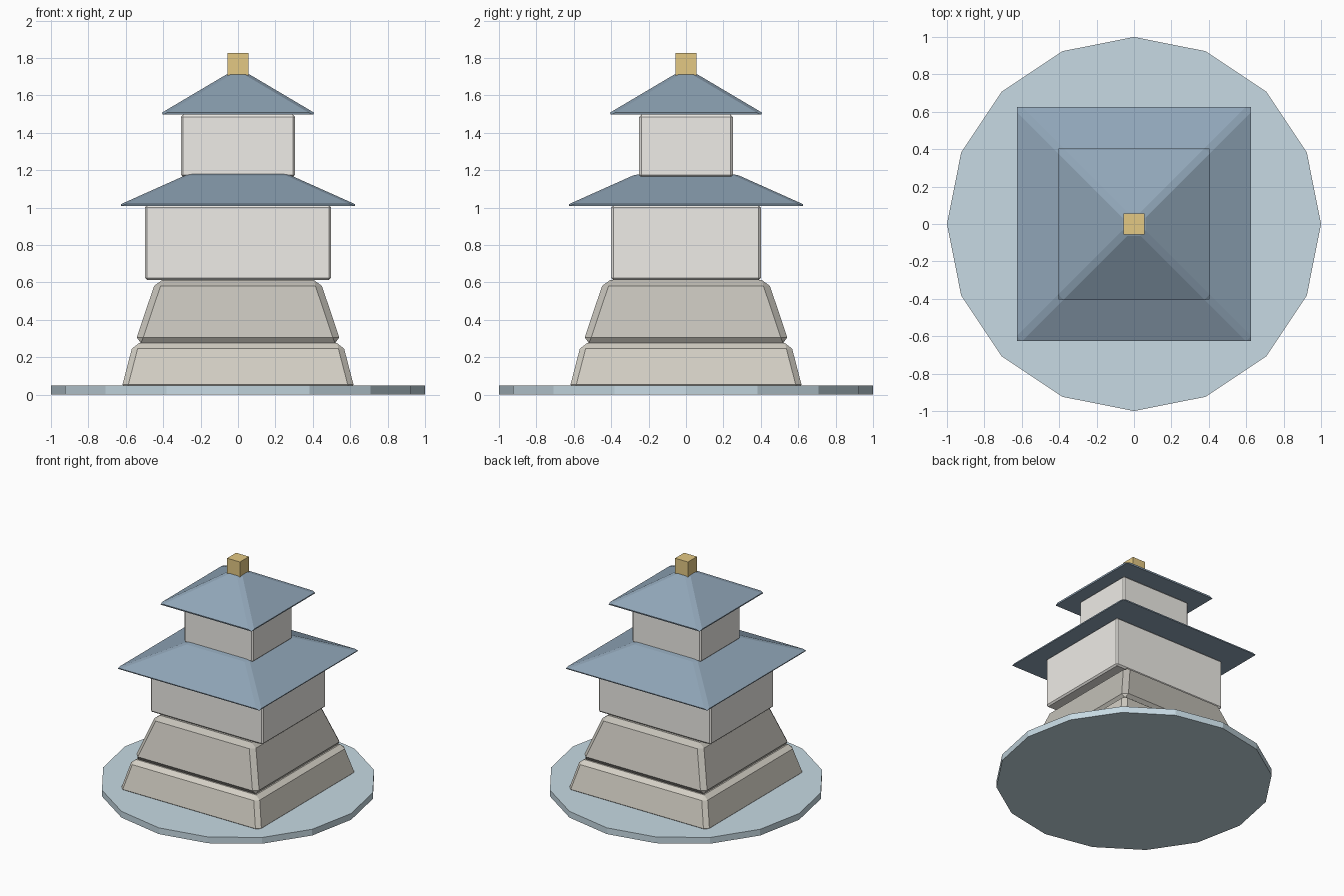
import bpy, bmesh

if "Cube" in bpy.data.objects:
    bpy.data.objects.remove(bpy.data.objects["Cube"])


def material(name, rgb):
    m = bpy.data.materials.new(name)
    m.diffuse_color = (*rgb, 1)
    m.use_nodes = True
    m.node_tree.nodes["Principled BSDF"].inputs["Base Color"].default_value = m.diffuse_color
    return m


STONE_LIGHT = material("light_stone", (0.66, 0.63, 0.56))
STONE_DARK = material("dark_stone", (0.55, 0.53, 0.48))
PLASTER = material("plaster", (0.86, 0.84, 0.80))
TILE = material("roof_tile", (0.28, 0.38, 0.48))
GOLD = material("gold", (0.77, 0.58, 0.23))
WATER = material("water", (0.57, 0.70, 0.77))


def block(name, mat, z0, z1, bottom, top, bevel=0.0):
    """Box or tapered block; bottom and top are (half x, half y)."""
    bm = bmesh.new()
    bmesh.ops.create_cube(bm, size=2)
    for v in bm.verts:
        hx, hy = top if v.co.z > 0 else bottom
        v.co = (v.co.x * hx, v.co.y * hy, z1 if v.co.z > 0 else z0)
    mesh = bpy.data.meshes.new(name)
    bm.to_mesh(mesh)
    bm.free()
    mesh.materials.append(mat)
    ob = bpy.data.objects.new(name, mesh)
    bpy.context.collection.objects.link(ob)
    if bevel:
        mod = ob.modifiers.new("Bevel", 'BEVEL')
        mod.width = bevel
        mod.segments = 1
        mod.limit_method = 'NONE'
    return ob


# moat disc
bpy.ops.mesh.primitive_cylinder_add(vertices=16, radius=1, depth=0.05, location=(0, 0, 0.025))
moat = bpy.context.object
moat.name = "moat"
moat.data.materials.append(WATER)

# sloped stone foundations
block("lower_foundation", STONE_LIGHT, 0.025, 0.275, (0.625, 0.625), (0.56, 0.56), 0.03)
block("upper_foundation", STONE_DARK, 0.275, 0.613, (0.552, 0.552), (0.438, 0.438), 0.033)

# plastered storeys
block("lower_storey", PLASTER, 0.613, 1.012, (0.498, 0.4), (0.498, 0.4), 0.012)
block("upper_storey", PLASTER, 1.163, 1.497, (0.305, 0.25), (0.305, 0.25), 0.012)

# hipped roofs
block("lower_roof", TILE, 1.01, 1.18, (0.645, 0.645), (0.265, 0.265), 0.02)
block("upper_roof", TILE, 1.497, 1.722, (0.425, 0.425), (0.045, 0.045), 0.022)

# roof finial
block("finial", GOLD, 1.705, 1.828, (0.057, 0.057), (0.057, 0.057))
